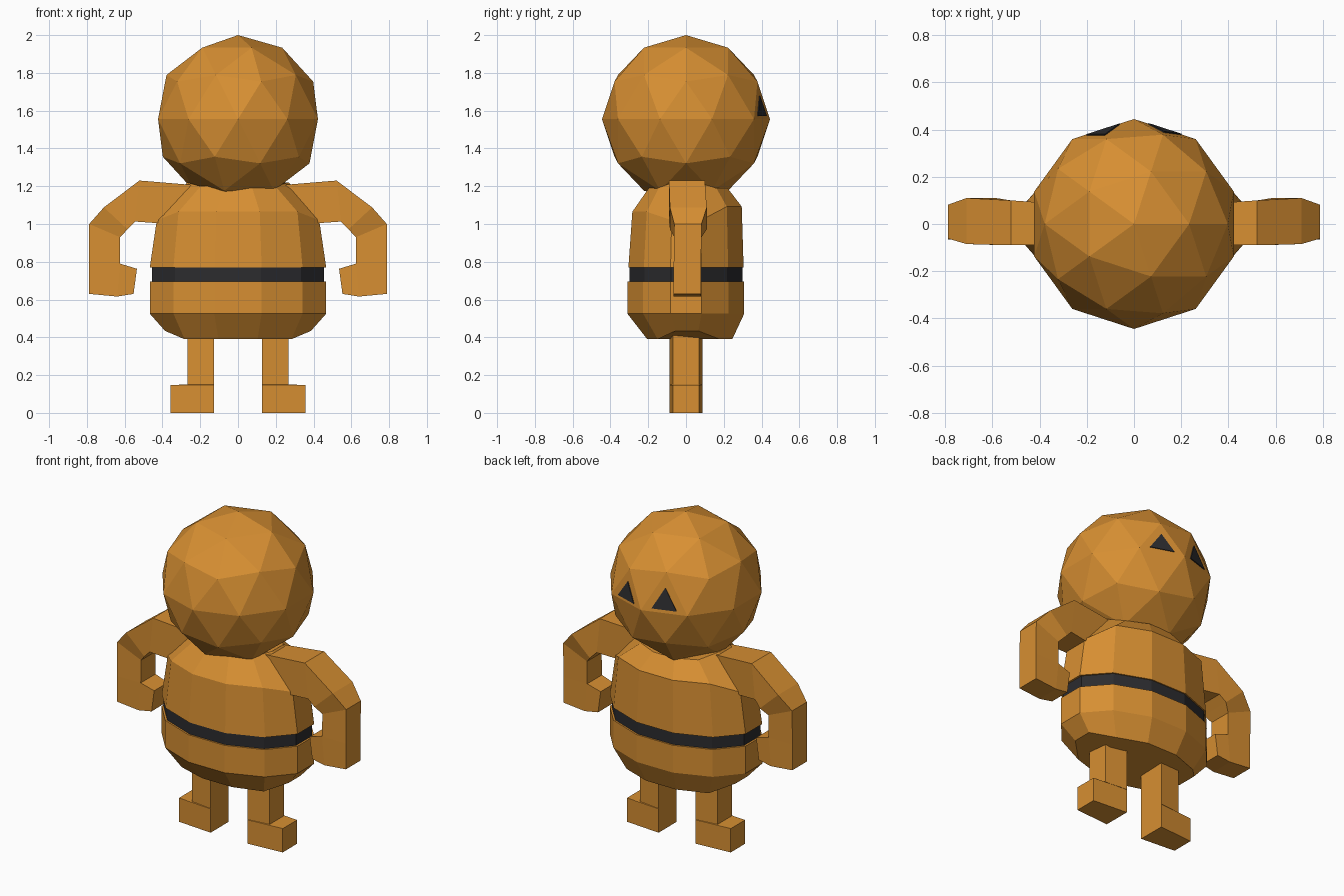
import bpy, bmesh, math
from mathutils import Vector

if "Cube" in bpy.data.objects:
    bpy.data.objects.remove(bpy.data.objects["Cube"])


def material(name, color):
    m = bpy.data.materials.new(name)
    m.diffuse_color = (*color, 1)
    m.use_nodes = True
    m.node_tree.nodes["Principled BSDF"].inputs["Base Color"].default_value = m.diffuse_color
    return m


ORANGE = material("orange", (0.68, 0.275, 0.032))
DARK = material("charcoal", (0.025, 0.025, 0.028))


def finish(name, bm, *mats):
    bmesh.ops.recalc_face_normals(bm, faces=bm.faces[:])
    me = bpy.data.meshes.new(name)
    bm.to_mesh(me)
    bm.free()
    for m in mats:
        me.materials.append(m)
    ob = bpy.data.objects.new(name, me)
    bpy.context.collection.objects.link(ob)
    return ob


def loft(bm, rings):
    """Skin a list of equal-length point rings and cap both ends."""
    loops = [[bm.verts.new(p) for p in r] for r in rings]
    n = len(loops[0])
    for a, b in zip(loops, loops[1:]):
        for i in range(n):
            j = (i + 1) % n
            bm.faces.new((a[i], a[j], b[j], b[i]))
    bm.faces.new(loops[0])
    bm.faces.new(loops[-1])


# Head: low-poly ball
R, HEAD = 0.445, Vector((0, 0, 1.555))
bm = bmesh.new()
bmesh.ops.create_icosphere(bm, subdivisions=2, radius=R)
bmesh.ops.translate(bm, verts=bm.verts[:], vec=HEAD)
bm.faces.ensure_lookup_table()
# Eyes sit on the two upright facets either side of +y
eye_facets = []
for f in bm.faces:
    vs = sorted((v.co.copy() for v in f.verts), key=lambda p: p.z)
    c = f.calc_center_median()
    if c.y > 0.37 and abs(c.x) < 0.2 and abs(vs[1].z - HEAD.z) < 0.01 and vs[2].z > HEAD.z + 0.1:
        eye_facets.append((vs, f.normal.copy()))
finish("head", bm, ORANGE)

for (a, b, top), _ in eye_facets:
    n = (b - a).cross(top - a).normalized()
    if n.dot(a - HEAD) < 0:
        n = -n
    mid, half = (a + b) / 2, (b - a) * 0.27
    low = mid.lerp(top, 0.08)
    tri = [low - half, low + half, mid.lerp(top, 0.62)]
    bm = bmesh.new()
    loft(bm, [[p - n * 0.003 for p in tri], [p + n * 0.005 for p in tri]])
    finish("right_eye" if mid.x < 0 else "left_eye", bm, DARK)

# Body: twelve-sided barrel with a recessed belt
# each ring: half width, front depth, back depth, z at sides, front, back
BODY = [
    (0.386, 0.205, 0.245, 0.434, 0.39, 0.39),
    (0.467, 0.31, 0.308, 0.525, 0.525, 0.525),
    (0.467, 0.31, 0.308, 0.695, 0.695, 0.695),
    (0.455, 0.30, 0.298, 0.695, 0.695, 0.695),
    (0.455, 0.30, 0.298, 0.77, 0.77, 0.77),
    (0.467, 0.305, 0.305, 0.77, 0.77, 0.77),
    (0.43, 0.284, 0.295, 1.02, 1.065, 1.092),
    (0.27, 0.19, 0.22, 1.22, 1.20, 1.19),
]
rings = []
for w, yf, yb, zs, zf, zb in BODY:
    ring = []
    for i in range(12):
        t = math.radians(15 + 30 * i)
        c, s = math.cos(t) / math.cos(math.radians(15)), math.sin(t) / math.cos(math.radians(15))
        z = zs if abs(c) > 0.9 else (zb if s > 0 else zf)
        ring.append((w * c, (yb if s > 0 else yf) * s, z))
    rings.append(ring)
bm = bmesh.new()
loft(bm, rings)
for f in bm.faces:
    if len(f.verts) == 4 and abs(f.calc_center_median().z - 0.7325) < 0.02:
        f.material_index = 1
finish("body", bm, ORANGE, DARK)


def section(side, outer, inner, y0, y1):
    (xo, zo), (xi, zi) = outer, inner
    return [(side * xo, y0, zo), (side * xo, y1, zo), (side * xi, y1, zi), (side * xi, y0, zi)]


# Arms: outer point, inner point, y range
ARM = [
    ((0.22, 1.205), (0.36, 1.0), -0.085, 0.08),
    ((0.522, 1.23), (0.545, 1.013), -0.09, 0.10),
    ((0.71, 1.088), (0.585, 0.972), -0.085, 0.11),
    ((0.788, 1.0), (0.624, 0.93), -0.062, 0.082),
    ((0.788, 0.79), (0.624, 0.79), -0.065, 0.08),
    ((0.788, 0.63), (0.64, 0.616), -0.065, 0.08),
]
HAND = [
    ((0.66, 0.79), (0.66, 0.618), -0.064, 0.079),
    ((0.624, 0.79), (0.64, 0.616), -0.065, 0.08),
    ((0.535, 0.763), (0.553, 0.63), -0.06, 0.075),
]


def leg_ring(side, x1, z):
    return [(side * 0.127, -0.088, z), (side * x1, -0.07, z),
            (side * x1, 0.07, z), (side * 0.127, 0.088, z)]


for side, label in ((1, "right"), (-1, "left")):
    bm = bmesh.new()
    loft(bm, [section(side, *s) for s in ARM])
    loft(bm, [section(side, *s) for s in HAND])
    finish(label + "_arm", bm, ORANGE)
    # Legs with outward-pointing feet
    bm = bmesh.new()
    loft(bm, [leg_ring(side, x, z) for x, z in
              ((0.357, 0), (0.357, 0.148), (0.267, 0.15), (0.267, 0.45))])
    finish(label + "_leg", bm, ORANGE)
